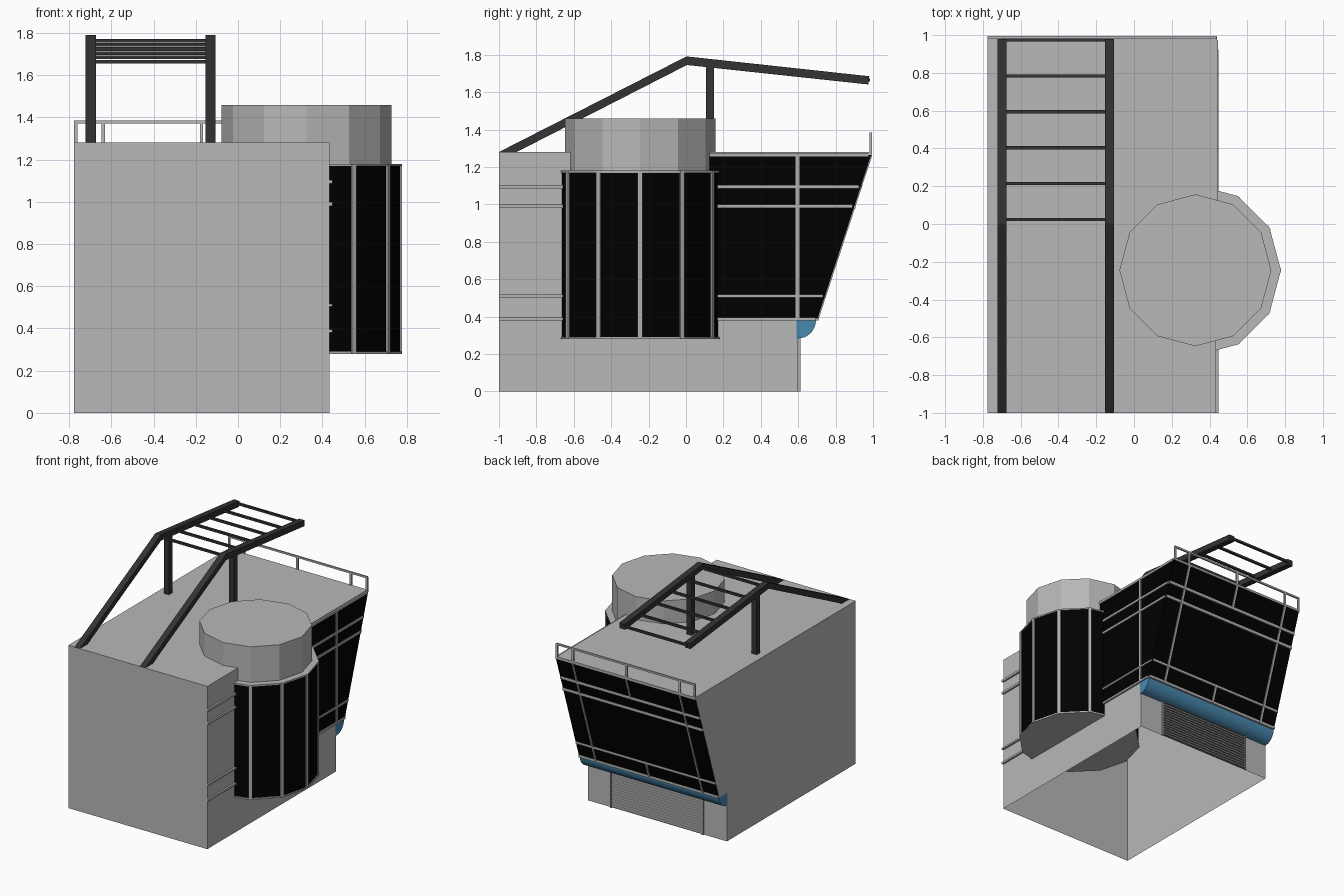
import bpy, bmesh, math
from mathutils import Vector

if "Cube" in bpy.data.objects:
    bpy.data.objects.remove(bpy.data.objects["Cube"])


def mat(name, *rgb):
    m = bpy.data.materials.new(name)
    m.diffuse_color = (*rgb, 1)
    m.use_nodes = True
    m.node_tree.nodes["Principled BSDF"].inputs["Base Color"].default_value = m.diffuse_color
    return m


GREY = mat("concrete grey", 0.48, 0.48, 0.48)
TRIM = mat("frame grey", 0.44, 0.44, 0.44)
GLASS = mat("black glass", 0.0, 0.0, 0.0)
DARK = mat("dark steel", 0.033, 0.033, 0.033)
SLAT = mat("vent grey", 0.2, 0.2, 0.2)
BLUE = mat("gutter blue", 0.065, 0.25, 0.43)


def finish(name, bm, *mats):
    bmesh.ops.recalc_face_normals(bm, faces=bm.faces)
    me = bpy.data.meshes.new(name)
    bm.to_mesh(me)
    bm.free()
    for m in mats:
        me.materials.append(m)
    ob = bpy.data.objects.new(name, me)
    bpy.context.collection.objects.link(ob)
    return ob


def prism_x(name, pts, x0, x1, m, open_floor=False):
    """Extrude a (y, z) profile along x, optionally without its floor face."""
    bm = bmesh.new()
    f = bm.faces.new([bm.verts.new((x0, y, z)) for y, z in pts])
    r = bmesh.ops.extrude_face_region(bm, geom=[f])
    vs = [v for v in r["geom"] if isinstance(v, bmesh.types.BMVert)]
    bmesh.ops.translate(bm, verts=vs, vec=(x1 - x0, 0, 0))
    bmesh.ops.recalc_face_normals(bm, faces=bm.faces)
    if open_floor:
        floor = [f for f in bm.faces if all(v.co.z < 1e-4 for v in f.verts)]
        bmesh.ops.delete(bm, geom=floor, context="FACES")
    return finish(name, bm, m)


def bar(name, p, q, w, m, d=None):
    """Box beam from p to q, w wide and d deep."""
    p, q = Vector(p), Vector(q)
    bm = bmesh.new()
    bmesh.ops.create_cube(bm, size=1)
    bmesh.ops.scale(bm, vec=(w, d or w, (q - p).length), verts=bm.verts)
    ax = (q - p).normalized()
    side = Vector((1, 0, 0)) if abs(ax.x) < 0.9 else Vector((0, 1, 0))
    side = (side - ax * side.dot(ax)).normalized()
    third = ax.cross(side)
    for v in bm.verts:
        v.co = (p + q) / 2 + side * v.co.x + third * v.co.y + ax * v.co.z
    return finish(name, bm, m)


def drum(name, r, z0, z1, side_mat, cap_mat):
    """Twelve-sided drum with its own side and cap colours."""
    bm = bmesh.new()
    ring = [bm.verts.new((CX + r * math.cos(i * math.pi / 6),
                          CY + r * math.sin(i * math.pi / 6), z0)) for i in range(12)]
    f = bm.faces.new(ring)
    e = bmesh.ops.extrude_face_region(bm, geom=[f])
    bmesh.ops.translate(bm, vec=(0, 0, z1 - z0),
                        verts=[v for v in e["geom"] if isinstance(v, bmesh.types.BMVert)])
    bm.normal_update()
    for f in bm.faces:
        f.material_index = 1 if abs(f.normal.z) > 0.5 else 0
    return finish(name, bm, side_mat, cap_mat)


def slope(z):
    """y of the leaning back wall at height z"""
    return 0.695 + (z - 0.38) * 0.295 / 0.9


X0, X1 = -0.776, 0.433
CX, CY = 0.325, -0.245

# Main block, hollow below, with leaning back wall
prism_x("main_block", [(-1, 0), (0.6, 0), (0.6, 0.38), (slope(0.38), 0.38),
                       (slope(1.28), 1.28), (-1, 1.28)], X0, X1, GREY, open_floor=True)

# Glass on the right side and on the leaning back
prism_x("side_glass", [(0.12, 0.39), (slope(0.39), 0.39), (slope(1.265), 1.265),
                       (0.12, 1.265)], X1, X1 + 0.006, GLASS)
prism_x("back_glass", [(slope(0.39), 0.39), (slope(0.39) + 0.005, 0.39),
                       (slope(1.265) + 0.005, 1.265), (slope(1.265), 1.265)],
        X0 + 0.002, X1 + 0.006, GLASS)

# Horizontal window bars wrapping the right side and back
for i, (z, w) in enumerate([(0.388, 0.016), (0.51, 0.014), (0.99, 0.018), (1.095, 0.018)]):
    bar(f"front_side_bar_{i}", (X1 + 0.004, -1, z), (X1 + 0.004, -0.6, z), 0.022, TRIM, w)
    bar(f"side_bar_{i}", (X1 + 0.004, 0.12, z), (X1 + 0.004, slope(z) - 0.005, z), 0.022, TRIM, w)
    bar(f"back_bar_{i}", (X0, slope(z), z), (X1 + 0.006, slope(z), z), 0.02, TRIM, w + 0.004)
bar("back_top_bar", (X0, slope(1.27) - 0.004, 1.27), (X1 + 0.006, slope(1.27) - 0.004, 1.27),
    0.02, TRIM, 0.018)
bar("side_top_bar", (X1 + 0.003, 0.12, 1.266), (X1 + 0.003, slope(1.266) - 0.01, 1.266),
    0.02, TRIM, 0.018)

# Vertical window bars
bar("side_upright", (X1 + 0.004, 0.597, 0.38), (X1 + 0.004, 0.597, 1.27), 0.016, TRIM, 0.022)
POSTS = [X0 + 0.008, -0.638, -0.173, 0.292, X1 - 0.004]


def lean_bar(name, x, za, zb):
    bar(name, (x, slope(za) + 0.001, za), (x, slope(zb) + 0.001, zb), 0.016, TRIM, 0.02)


lean_bar("back_upright_left", POSTS[1], 0.39, 1.265)
lean_bar("back_upright_right", POSTS[3], 0.39, 1.265)
lean_bar("back_upright_low_middle", POSTS[2], 0.39, 0.51)
lean_bar("back_upright_high_middle", POSTS[2], 1.095, 1.265)

# Roof railing above the back wall
for i, x in enumerate(POSTS):
    bar(f"railing_post_{i}", (x, 0.988, 1.27), (x, 0.988, 1.38), 0.016, GREY, 0.012)
bar("railing_top", (X0, 0.988, 1.378), (X1, 0.988, 1.378), 0.012, GREY, 0.014)

# Rounded blue gutter under the overhang
arc = [(0.595 + 0.1 * math.sin(a), 0.382 - 0.1 * math.cos(a))
       for a in [math.radians(10 * k) for k in range(2, 10)]]
gutter = prism_x("blue_gutter", [(0.59, 0.382), (0.59, 0.282)] + arc, X0, X1 + 0.004, BLUE)
bpy.context.view_layer.objects.active = gutter
gutter.select_set(True)
bpy.ops.object.shade_smooth_by_angle(angle=math.radians(30))

# Louvred vent on the lower back wall
prism_x("vent_panel", [(0.6, 0.004), (0.604, 0.004), (0.604, 0.3), (0.6, 0.3)], -0.566, 0.222, SLAT)
for i in range(14):
    z = 0.008 + i * 0.021
    prism_x(f"vent_slat_{i}", [(0.603, z), (0.612, z), (0.604, z + 0.016)], -0.566, 0.222, SLAT)
for i, x in enumerate((-0.571, 0.227)):
    bar(f"vent_edge_{i}", (x, 0.605, 0), (x, 0.605, 0.3), 0.012, TRIM, 0.016)

# Twelve-sided tower: glazed lower drum, plain upper drum
drum("tower_upper", 0.402, 1.17, 1.46, GREY, GREY)
drum("tower_glass", 0.446, 0.285, 1.175, GLASS, GREY)
drum("tower_top_rim", 0.453, 1.169, 1.18, TRIM, GREY)
drum("tower_bottom_rim", 0.453, 0.28, 0.291, TRIM, GREY)
for k in range(-3, 4):
    a = k * math.pi / 6
    x, y = CX + 0.441 * math.cos(a), CY + 0.441 * math.sin(a)
    ob = bar(f"tower_mullion_{k + 3}", (0, 0, 0.28), (0, 0, 1.18), 0.022, TRIM, 0.026)
    ob.location = (x, y, 0)
    ob.rotation_euler.z = a

# Dark bent rails with posts on the roof
for i, x in enumerate((-0.698, -0.13)):
    prism_x(f"roof_rail_{i}", [(-1, 1.28), (0.003, 1.791), (0.98, 1.685), (0.975, 1.641),
                               (0.005, 1.745), (-0.905, 1.28)], x - 0.024, x + 0.024, DARK)
    bar(f"roof_rail_post_{i}", (x, 0.128, 1.28), (x, 0.128, 1.75), 0.044, DARK)

# Rungs between the rails
for i in range(6):
    y = 0.024 + i * 0.19
    z = 1.766 - y * 0.104
    bar(f"roof_rung_{i}", (-0.698, y, z), (-0.13, y, z), 0.017, DARK)
